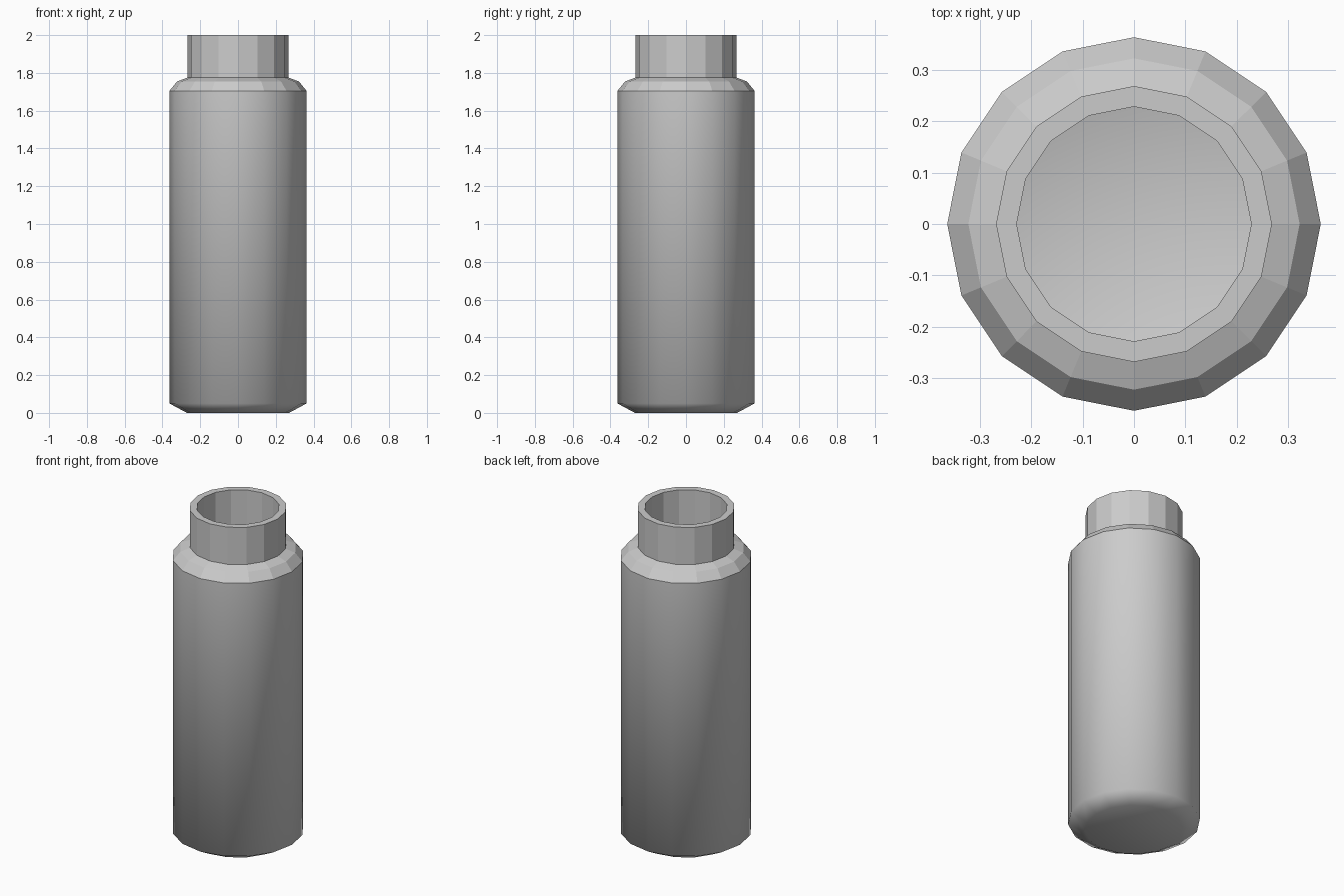
import bpy, bmesh, math

if "Cube" in bpy.data.objects:
    bpy.data.objects.remove(bpy.data.objects["Cube"])

SIDES = 16
grey = bpy.data.materials.new("light grey")
grey.diffuse_color = (0.6, 0.6, 0.6, 1)
grey.use_nodes = True
grey.node_tree.nodes["Principled BSDF"].inputs["Base Color"].default_value = grey.diffuse_color


def lathe(name, profile, cap_bottom=False, flat=()):
    """Revolve (radius, z) points; bands listed in flat stay faceted."""
    bm = bmesh.new()
    rings = []
    for r, z in profile:
        rings.append([bm.verts.new((r * math.cos(2 * math.pi * i / SIDES),
                                    r * math.sin(2 * math.pi * i / SIDES), z))
                      for i in range(SIDES)])
    for k, (a, b) in enumerate(zip(rings, rings[1:])):
        for i in range(SIDES):
            j = (i + 1) % SIDES
            f = bm.faces.new((a[i], a[j], b[j], b[i]))
            f.smooth = k not in flat
    if cap_bottom:
        bm.faces.new(rings[0][::-1]).smooth = True
    me = bpy.data.meshes.new(name)
    bm.to_mesh(me)
    bm.free()
    me.materials.append(grey)
    ob = bpy.data.objects.new(name, me)
    bpy.context.collection.objects.link(ob)
    return ob


# body with chamfered base and rounded shoulder
lathe("bottle_body", [(0.27, 0), (0.363, 0.05), (0.363, 1.705),
                      (0.322, 1.755), (0.268, 1.775)], cap_bottom=True, flat=(2, 3))

# open neck: outer wall, rim, inner wall
lathe("bottle_neck", [(0.268, 1.775), (0.268, 2.0), (0.228, 2.0),
                      (0.228, 1.775)], flat=(0, 1, 2))
